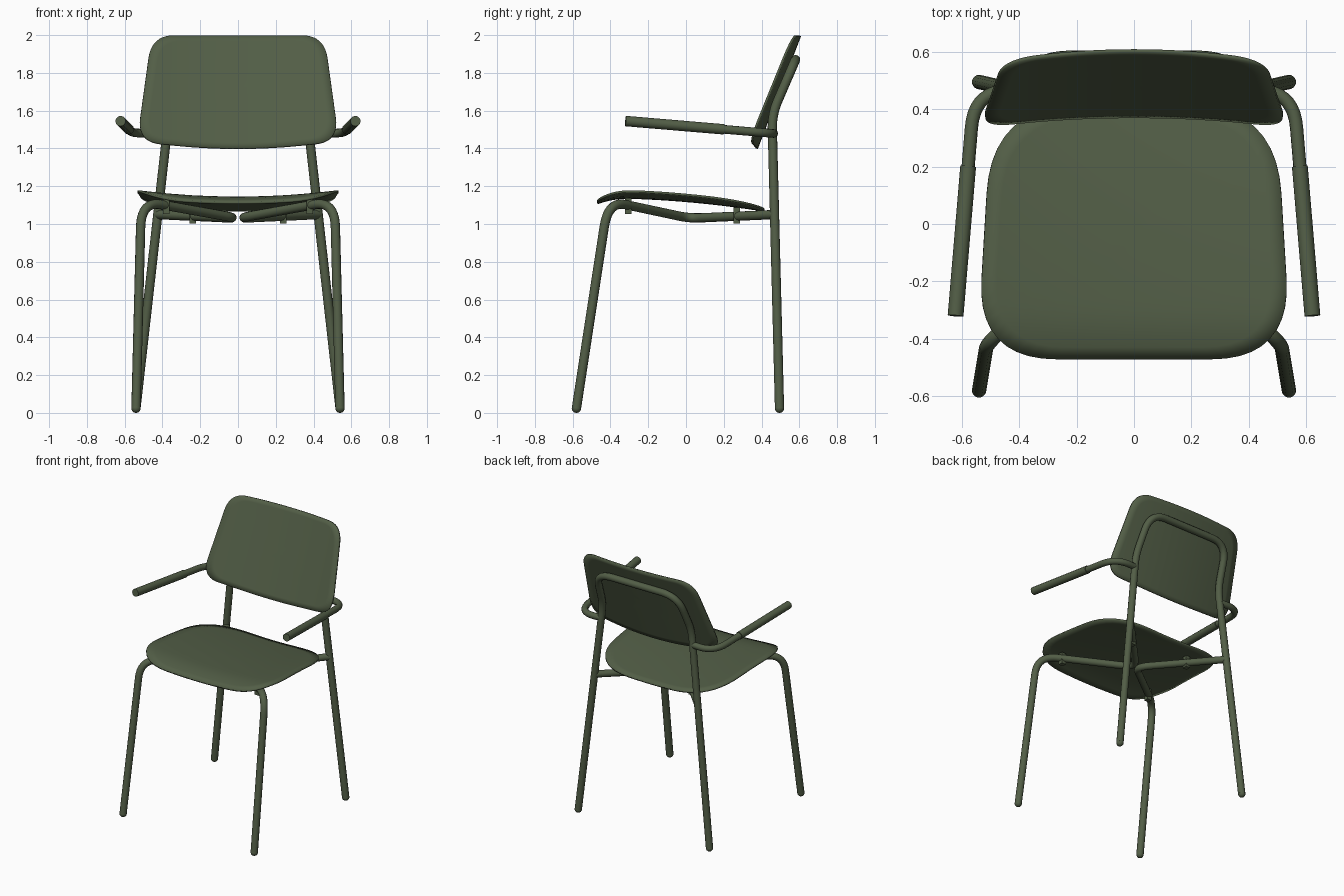
import bpy, bmesh, math
from mathutils import Vector

if "Cube" in bpy.data.objects:
    bpy.data.objects.remove(bpy.data.objects["Cube"], do_unlink=True)

green = bpy.data.materials.new("olive_green")
green.use_nodes = True
COLOUR = (0.085, 0.112, 0.062, 1)
green.diffuse_color = COLOUR
green.node_tree.nodes["Principled BSDF"].inputs["Base Color"].default_value = COLOUR

TUBE = 0.025


def finish(obj):
    """Give the part its colour and smooth shading."""
    bpy.ops.object.select_all(action='DESELECT')
    obj.select_set(True)
    bpy.context.view_layer.objects.active = obj
    if obj.type == 'CURVE':
        bpy.ops.object.convert(target='MESH')
        obj = bpy.context.object
    obj.data.materials.clear()
    obj.data.materials.append(green)
    bpy.ops.object.shade_smooth_by_angle(angle=math.radians(40))
    return obj


def rounded(corners, closed=False, steps=10):
    """Round the corners of a path; each corner is (point, cut length)."""
    pts = [Vector(p) for p, _ in corners]
    n, out = len(pts), []
    for i, (_, cut) in enumerate(corners):
        p = pts[i]
        if cut == 0 or (not closed and i in (0, n - 1)):
            out.append(p)
            continue
        a = p + (pts[i - 1] - p).normalized() * cut
        b = p + (pts[(i + 1) % n] - p).normalized() * cut
        for k in range(steps + 1):
            t = k / steps
            out.append(a * (1 - t) ** 2 + p * 2 * t * (1 - t) + b * t * t)
    return out


def tube(name, points, radius=TUBE):
    curve = bpy.data.curves.new(name, 'CURVE')
    curve.dimensions = '3D'
    curve.bevel_depth = radius
    curve.bevel_resolution = 4
    curve.use_fill_caps = True
    spline = curve.splines.new('POLY')
    spline.points.add(len(points) - 1)
    for sp, p in zip(spline.points, points):
        sp.co = (*p, 1)
    obj = bpy.data.objects.new(name, curve)
    bpy.context.collection.objects.link(obj)
    return finish(obj)


def shell(name, half, centre, place, thickness=0.012, rings=10):
    """Thin curved panel: a rounded outline filled with rings, then bent."""
    left = [((-p[0], p[1]), c) for p, c in reversed(half) if p[0] > 0]
    path = rounded(half + left, closed=True)
    outline = []
    for p, q in zip(path, path[1:] + path[:1]):
        parts = max(1, math.ceil((q - p).length / 0.05))
        outline += [p.lerp(q, k / parts) for k in range(parts)]
    bm = bmesh.new()
    middle = Vector(centre)
    loops = [[bm.verts.new(place(*middle.lerp(p, r / rings))) for p in outline]
             for r in range(1, rings + 1)]
    hub = bm.verts.new(place(*middle))
    n = len(outline)
    for i in range(n):
        j = (i + 1) % n
        bm.faces.new((hub, loops[0][i], loops[0][j]))
        for inner, outer in zip(loops, loops[1:]):
            bm.faces.new((inner[i], outer[i], outer[j], inner[j]))
    bmesh.ops.recalc_face_normals(bm, faces=bm.faces)
    mesh = bpy.data.meshes.new(name)
    bm.to_mesh(mesh)
    bm.free()
    obj = bpy.data.objects.new(name, mesh)
    bpy.context.collection.objects.link(obj)
    solid = obj.modifiers.new("thickness", 'SOLIDIFY')
    solid.thickness = thickness
    solid.offset = 0
    return finish(obj)


# Seat: dished across, rolled down at the front, sloping to the rear
def seat_surface(x, y):
    z = 1.122 - 0.085 * y - 0.09 * y * y + 0.035 * (x / 0.54) ** 2
    z -= 1.1 * max(0, -0.3 - y) ** 2
    return (x, y, z)


shell("seat", [((0.548, -0.47), 0.28), ((0.495, 0.415), 0.31)], (0, -0.05), seat_surface)


# Backrest: leaning back, its sides wrapping forward
def back_surface(x, z):
    return (x, 0.375 + 0.383 * (z - 1.4) - 0.045 * (x / 0.5) ** 2, z)


shell("backrest", [((0, 1.385), 0.3), ((0.535, 1.435), 0.13), ((0.457, 1.997), 0.12)],
      (0, 1.7), back_surface)

# Rear legs and back hoop in one bent tube
side = [((0.54, 0.495, TUBE), 0), ((0.365, 0.455, 1.58), 0.08), ((0.335, 0.58, 1.87), 0.13)]
mirrored = [((-p[0], p[1], p[2]), c) for p, c in reversed(side)]
tube("rear_frame", rounded(side + mirrored))

for s, label in ((1, "left"), (-1, "right")):
    # Front leg, running under the seat to the middle and out to the rear leg
    tube(f"front_leg_{label}", rounded([
        ((s * 0.54, -0.58, TUBE), 0), ((s * 0.512, -0.412, 1.122), 0.14),
        ((0, 0.02, 1.03), 0.09), ((s * 0.425, 0.467, 1.05), 0)]))

    # Armrest tube and its thicker grip
    bend, tip = Vector((s * 0.555, 0.475, 1.478)), Vector((s * 0.622, -0.32, 1.545))
    tube(f"armrest_{label}", rounded([
        ((s * 0.38, 0.46, 1.48), 0), (bend, 0.14), (bend.lerp(tip, 0.9), 0)]), 0.023)
    tube(f"armrest_grip_{label}", [bend.lerp(tip, 0.345), tip], 0.0275)

    # Rounded feet
    for y, end in ((-0.58, "front"), (0.495, "rear")):
        bpy.ops.mesh.primitive_uv_sphere_add(segments=20, ring_count=12, radius=TUBE,
                                             location=(s * 0.54, y, TUBE))
        bpy.context.object.name = f"{end}_foot_{label}"
        finish(bpy.context.object)

    # Brackets joining the seat to the frame
    for x, y, z, end in ((0.38, -0.305, 1.095, "front"), (0.24, 0.268, 1.045, "rear")):
        bpy.ops.mesh.primitive_cube_add(size=1, location=(s * x, y, z))
        bpy.context.object.name = f"{end}_bracket_{label}"
        bpy.context.object.scale = (0.035, 0.035, 0.085)
        finish(bpy.context.object)
